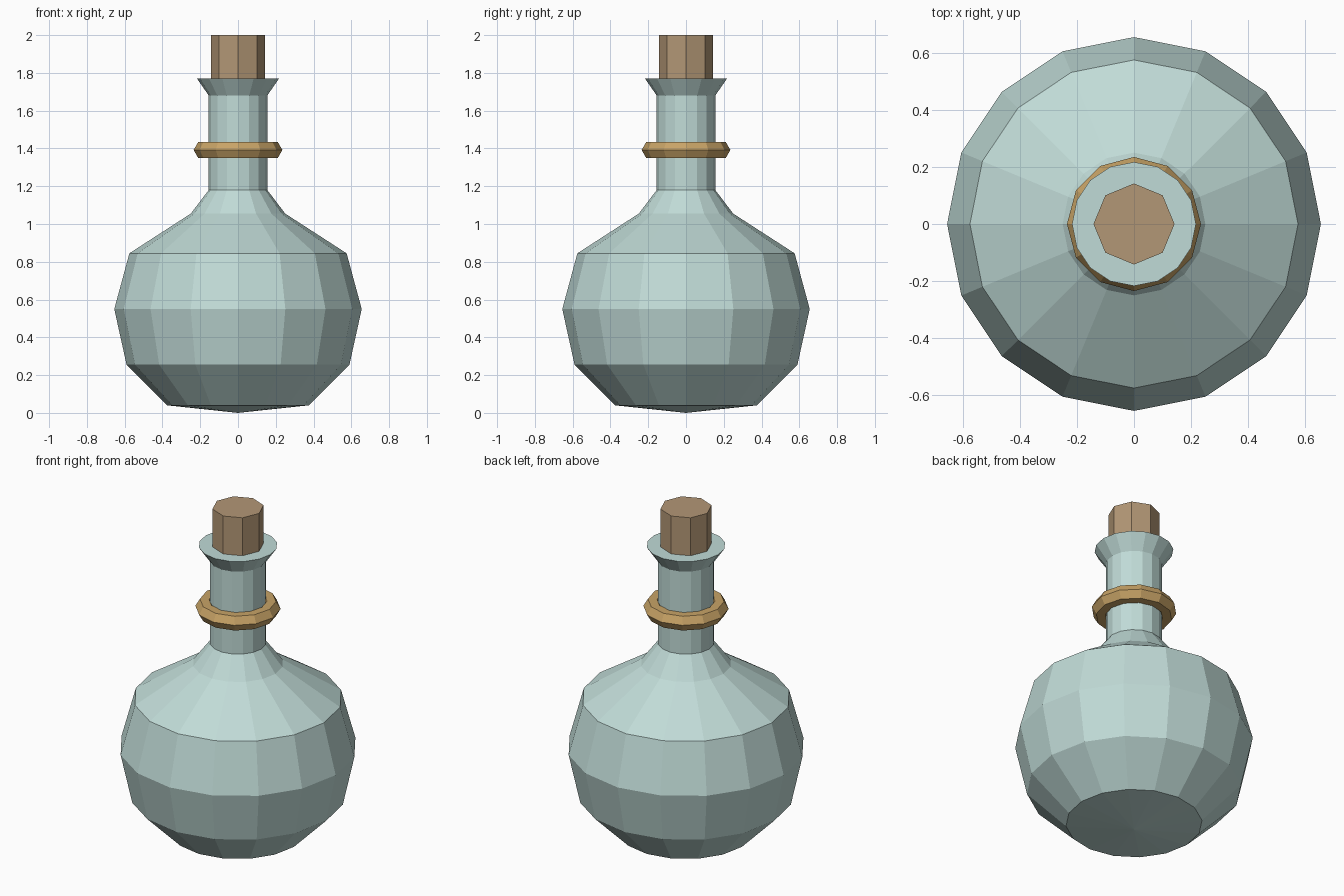
import bpy
import bmesh
from math import cos, sin, pi

default = bpy.data.objects.get("Cube")
if default:
    bpy.data.objects.remove(default, do_unlink=True)


def make_material(name, color):
    mat = bpy.data.materials.new(name)
    mat.use_nodes = True
    mat.diffuse_color = (*color, 1)
    mat.node_tree.nodes["Principled BSDF"].inputs["Base Color"].default_value = (*color, 1)
    return mat


def lathe(name, profile, sides, mat, closed=False):
    """Turn a (radius, height) profile around z; radius 0 becomes a single pole."""
    bm = bmesh.new()
    rings = []
    for r, z in profile:
        if r == 0:
            rings.append([bm.verts.new((0, 0, z))] * sides)
        else:
            rings.append([bm.verts.new((r * cos(2 * pi * i / sides), r * sin(2 * pi * i / sides), z))
                          for i in range(sides)])
    pairs = list(zip(rings, rings[1:]))
    if closed:
        pairs.append((rings[-1], rings[0]))
    for low, high in pairs:
        for i in range(sides):
            j = (i + 1) % sides
            corners = dict.fromkeys((low[i], low[j], high[j], high[i]))
            bm.faces.new(list(corners))
    bmesh.ops.recalc_face_normals(bm, faces=bm.faces)
    mesh = bpy.data.meshes.new(name)
    bm.to_mesh(mesh)
    bm.free()
    mesh.materials.append(mat)
    obj = bpy.data.objects.new(name, mesh)
    bpy.context.collection.objects.link(obj)
    return obj


glass = make_material("pale glass", (0.53, 0.71, 0.68))
gold = make_material("gold", (0.58, 0.37, 0.135))
cork = make_material("cork", (0.45, 0.31, 0.18))

# Round body, shoulder, neck and flared lip
lathe("bottle", [(0, 0), (0.375, 0.04), (0.59, 0.255), (0.655, 0.55), (0.575, 0.845),
                 (0.25, 1.055), (0.155, 1.18), (0.155, 1.68), (0.217, 1.77), (0, 1.77)],
      16, glass)

# Six-sided ring around the neck
section = [(0.185 + 0.05 * cos(k * pi / 3), 1.392 + 0.05 * sin(k * pi / 3)) for k in range(6)]
lathe("neck_ring", section, 12, gold, closed=True)

# Octagonal stopper
lathe("stopper", [(0, 1.7), (0.142, 1.7), (0.142, 2), (0, 2)], 8, cork)
